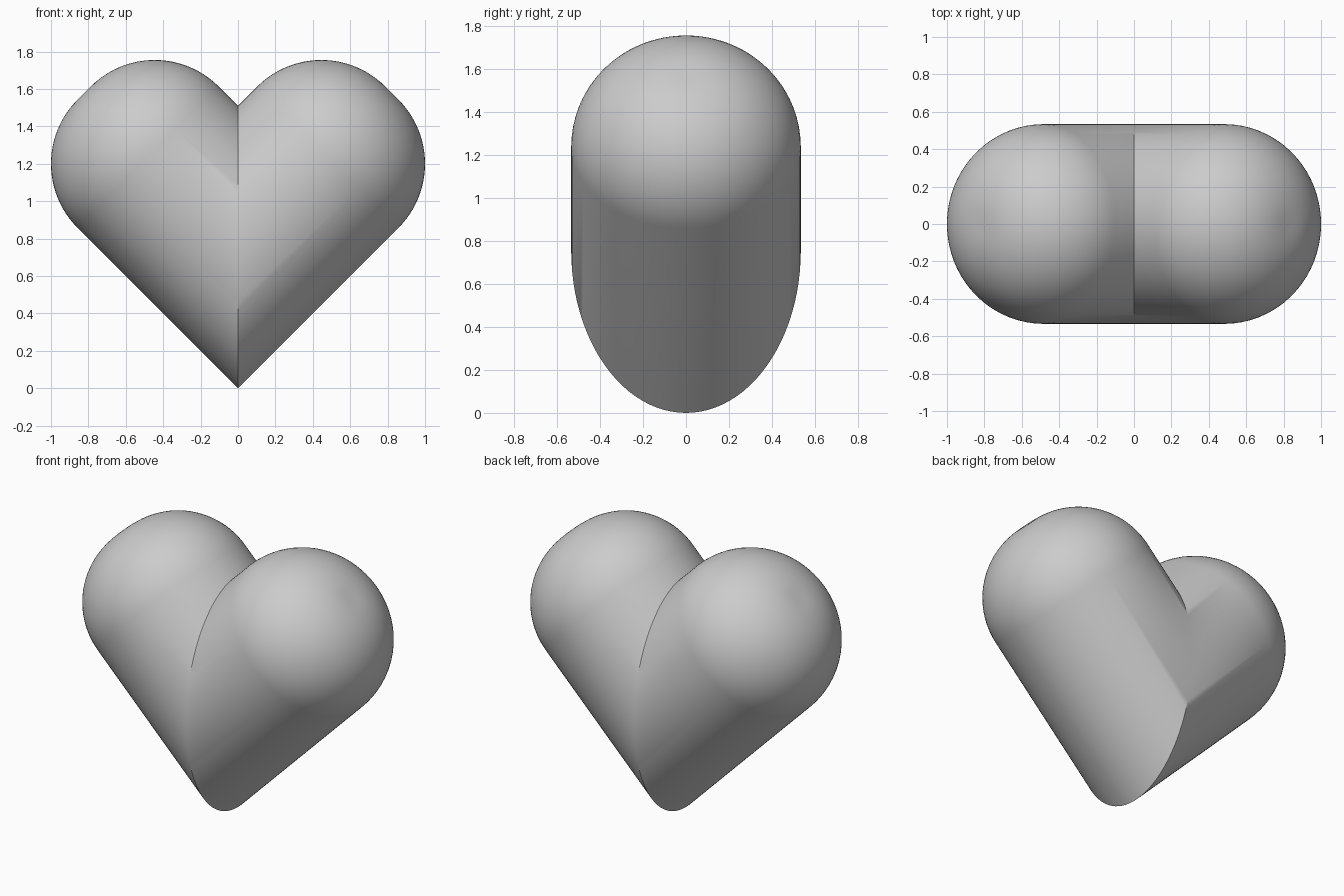
import bpy, bmesh
from math import sin, cos, pi
from mathutils import Matrix

if "Cube" in bpy.data.objects:
    bpy.data.objects.remove(bpy.data.objects["Cube"])

R = 0.534            # tube radius
FLAT = 0.05          # small flat disc at the rounded end
F = R - FLAT         # end fillet radius
SEG, STEPS = 96, 24
cx = 1 - F - FLAT * 0.7071
axial = cx / 0.7071  # fillet start, measured along the slanted axis

# half profile (radius, distance along axis) of one lobe
profile = [(R, -1.0)]
profile += [(FLAT + F * cos(a), axial + F * sin(a))
            for a in (pi / 2 * i / STEPS for i in range(STEPS + 1))]

# revolve the profile into a round-ended tube
bm = bmesh.new()
vs = [bm.verts.new((r, 0, z)) for r, z in profile]
vs.append(bm.verts.new((0, 0, axial + F)))
edges = [bm.edges.new(p) for p in zip(vs, vs[1:])]
bmesh.ops.spin(bm, geom=vs + edges, axis=(0, 0, 1), cent=(0, 0, 0),
               angle=2 * pi, steps=SEG, use_duplicate=False)
bmesh.ops.remove_doubles(bm, verts=bm.verts, dist=1e-4)

# lean the tube 45 degrees and mitre it on the centre plane
bm.transform(Matrix.Translation((0, 0, R * 2 ** 0.5)) @ Matrix.Rotation(pi / 4, 4, 'Y'))
bmesh.ops.bisect_plane(bm, geom=bm.verts[:] + bm.edges[:] + bm.faces[:],
                       plane_co=(0, 0, 0), plane_no=(1, 0, 0), clear_inner=True)

# mirror the other lobe and weld the seam
dup = bmesh.ops.duplicate(bm, geom=bm.verts[:] + bm.edges[:] + bm.faces[:])["geom"]
for v in dup:
    if isinstance(v, bmesh.types.BMVert):
        v.co.x = -v.co.x
bmesh.ops.remove_doubles(bm, verts=bm.verts, dist=1e-4)
bmesh.ops.recalc_face_normals(bm, faces=bm.faces)

mesh = bpy.data.meshes.new("heart")
bm.to_mesh(mesh)
bm.free()
heart = bpy.data.objects.new("heart", mesh)
bpy.context.collection.objects.link(heart)
bpy.context.view_layer.objects.active = heart
heart.select_set(True)
bpy.ops.object.shade_smooth_by_angle(angle=pi / 6)
